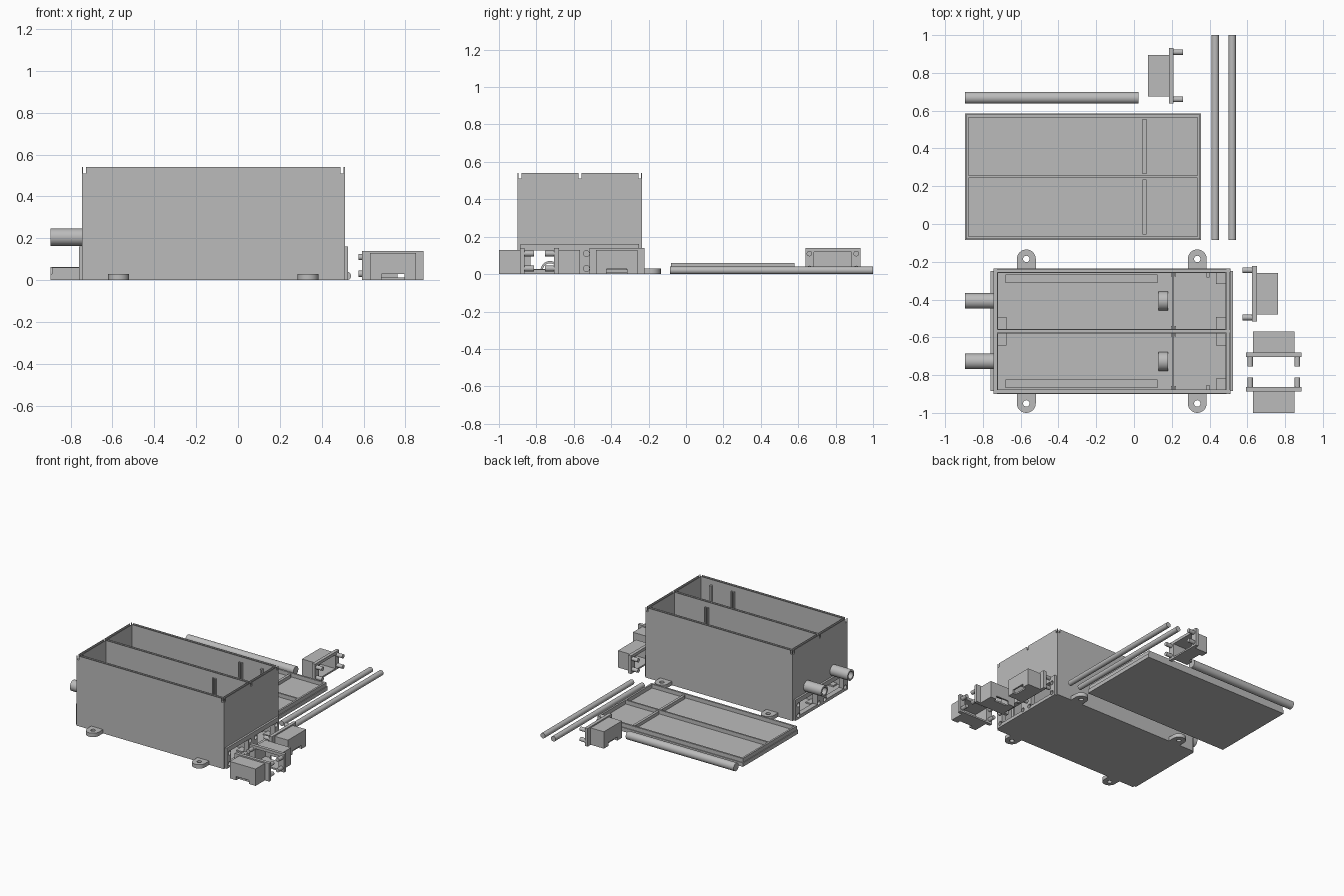
import bpy, bmesh, math
from mathutils import Matrix, Vector

if "Cube" in bpy.data.objects:
    bpy.data.objects.remove(bpy.data.objects["Cube"], do_unlink=True)

grey = bpy.data.materials.new("plain grey")
grey.use_nodes = True
grey.diffuse_color = (0.5, 0.5, 0.5, 1)
grey.node_tree.nodes["Principled BSDF"].inputs["Base Color"].default_value = (0.5, 0.5, 0.5, 1)


def finish(name, bm):
    mesh = bpy.data.meshes.new(name)
    bm.to_mesh(mesh)
    bm.free()
    mesh.materials.append(grey)
    obj = bpy.data.objects.new(name, mesh)
    bpy.context.collection.objects.link(obj)
    return obj


def block(name, x, y, z):
    bm = bmesh.new()
    low, high = (Vector(c) for c in zip(x, y, z))
    size = Matrix.Diagonal((*(high - low), 1))
    bmesh.ops.create_cube(bm, size=1, matrix=Matrix.Translation((low + high) / 2) @ size)
    return finish(name, bm)


def rod(name, start, end, radius, sides=32):
    start, end = Vector(start), Vector(end)
    axis = end - start
    turn = axis.to_track_quat('Z', 'Y').to_matrix().to_4x4()
    bm = bmesh.new()
    bmesh.ops.create_cone(bm, cap_ends=True, segments=sides, radius1=radius, radius2=radius,
                          depth=axis.length, matrix=Matrix.Translation((start + end) / 2) @ turn)
    return finish(name, bm)


def combine(obj, others, operation='DIFFERENCE'):
    for other in others:
        mod = obj.modifiers.new("cut", 'BOOLEAN')
        mod.operation, mod.solver, mod.object = operation, 'EXACT', other
        graph = bpy.context.evaluated_depsgraph_get()
        mesh = bpy.data.meshes.new_from_object(obj.evaluated_get(graph))
        obj.modifiers.clear()
        obj.data = mesh
        bpy.data.objects.remove(other, do_unlink=True)
    return obj


def smooth(obj):
    bpy.ops.object.select_all(action='DESELECT')
    obj.select_set(True)
    bpy.context.view_layer.objects.active = obj
    bpy.ops.object.shade_smooth_by_angle(angle=math.radians(35))
    return obj


# Main case: two long bays, grooves in the rims, connector openings at both ends
X0, X1, Y0, Y1, TOP = -0.745, 0.51, -0.9, -0.235, 0.54
MID = (Y0 + Y1) / 2
WALL, HALF, FLOOR = 0.025, 0.012, 0.02
case = block("case", (X0, X1), (Y0, Y1), (0, TOP))
plates = [block("end_plate", x, (Y0 + 0.015, Y1 - 0.015), (0, 0.16))
          for x in ((X0 - 0.015, X0 + 0.01), (X1 - 0.01, X1 + 0.015))]
combine(case, plates, 'UNION')
inside = (X0 + WALL, X1 - WALL)
bays = ((Y0 + WALL, MID - HALF), (MID + HALF, Y1 - WALL))
cuts = [block("bay", inside, bay, (FLOOR, 1)) for bay in bays]
for y in (Y0 + 0.005, MID - 0.0075, Y1 - 0.02):
    cuts.append(block("groove", (-1, 1), (y, y + 0.015), (TOP - 0.03, 1)))
for x in (X0 + 0.005, X1 - 0.02):
    cuts.append(block("groove", (x, x + 0.015), (-1.2, 0), (TOP - 0.03, 1)))
for side in (-1, 1):
    yc = MID + side * 0.16
    cuts.append(block("opening", (-1, 1), (yc - 0.105, yc + 0.105), (FLOOR + 0.005, 0.125)))
    cuts.append(rod("pipe_hole", (-1, yc, 0.205), (-0.6, yc, 0.205), 0.028))
    for dy in (-0.125, 0.125):
        for z in (0.03, 0.11):
            for x in (X0 - 0.02, X1 - 0.01):
                cuts.append(rod("peg_hole", (x, yc + dy, z), (x + 0.03, yc + dy, z), 0.016, 16))
smooth(combine(case, cuts))

# Fittings inside each bay, mirrored about the centre wall
for side, word in ((-1, "front"), (1, "back")):
    def at(a, b):
        return tuple(sorted((MID + side * a, MID + side * b)))
    wall_y = MID + side * (0.3325 - WALL)
    yc = MID + side * 0.16
    block(word + "_floor_rail", (-0.68, 0.125), at(0.255, 0.3), (FLOOR, FLOOR + 0.012))
    for x in (0.195, 0.215):
        block(word + "_outer_guide", (x, x + 0.008), at(0.29, 0.31), (FLOOR, TOP - 0.04))
        block(word + "_inner_guide", (x, x + 0.008), at(0.01, 0.027), (FLOOR, TOP - 0.04))
    block(word + "_floor_sill", (0.203, 0.208), at(0.01, 0.31), (FLOOR, FLOOR + 0.008))
    for x in ((-0.722, -0.675), (0.435, 0.487)):
        block(word + "_inner_pad", x, at(0.01, 0.075), (FLOOR, FLOOR + 0.01))
    block(word + "_outer_pad", (0.435, 0.487), at(0.25, 0.31), (FLOOR, FLOOR + 0.01))
    block(word + "_small_guide", (0.385, 0.4), at(0.285, 0.31), (FLOOR, TOP - 0.04))
    # Cable arch
    arch = rod(word + "_cable_arch", (0.13, yc, FLOOR), (0.18, yc, FLOOR), 0.05)
    combine(arch, [rod("arch_hole", (0.1, yc, FLOOR), (0.2, yc, FLOOR), 0.038),
                   block("below", (0, 0.3), (yc - 0.1, yc + 0.1), (-0.1, FLOOR - 0.005))])
    smooth(arch)
    # Hollow pipe stub
    pipe = rod(word + "_pipe", (-0.895, yc, 0.205), (X0 + 0.01, yc, 0.205), 0.041)
    combine(pipe, [rod("bore", (-1, yc, 0.205), (-0.6, yc, 0.205), 0.028)])
    smooth(pipe)
    # Mounting tabs with screw holes
    for x in (-0.57, 0.335):
        edge = MID + side * 0.3325
        tip = edge + side * 0.05
        tab = rod(word + "_mounting_tab", (x, tip, 0), (x, tip, 0.03), 0.05)
        combine(tab, [block("root", (x - 0.05, x + 0.05), sorted((edge - side * 0.005, tip)),
                            (0, 0.03))], 'UNION')
        combine(tab, [rod("screw_hole", (x, tip, -0.1), (x, tip, 0.1), 0.017, 24)])
        smooth(tab)

# Lid lying upside down, with its rim and ribs
LX0, LX1, LY0, LY1, BASE, RIM = -0.895, 0.355, -0.085, 0.585, 0.03, 0.06
LMID = (LY0 + LY1) / 2
lid = block("lid", (LX0, LX1), (LY0, LY1), (0, BASE))
ribs = [block("rim", (LX0 + 0.006, LX1 - 0.006), (LY0 + 0.006, LY1 - 0.006), (BASE - 0.01, RIM))]
combine(lid, ribs, 'UNION')
combine(lid, [block("hollow", (LX0 + 0.02, LX1 - 0.02), (LY0 + 0.02, LY1 - 0.02), (BASE, 1))])
block("lid_long_rib", (LX0 + 0.015, LX1 - 0.015), (LMID - 0.006, LMID + 0.006), (BASE - 0.01, RIM))
for side in (-1, 1):
    y = sorted((LMID + side * 0.015, LMID + side * 0.305))
    block("lid_cross_rib", (0.045, 0.065), y, (BASE - 0.01, RIM - 0.005))

# Loose rods
for x in (0.43, 0.52):
    smooth(rod("long_rod", (x, LY0, 0.02), (x, 1, 0.02), 0.02))
smooth(rod("short_rod", (-0.895, 0.668, 0.031), (0.025, 0.668, 0.031), 0.031))


# Hollow connector housing: pegs point along local +y, flange face at y = 0
def connector(name, x, y, degrees):
    shell = block(name, (-0.11, 0.11), (-0.137, -0.015), (0, 0.13))
    combine(shell, [block("flange", (-0.147, 0.147), (-0.025, 0), (0, 0.14))], 'UNION')
    combine(shell, [block("cavity", (-0.1, 0.1), (-0.125, 0.1), (0.012, 0.118)),
                    block("cable_notch", (-0.055, 0.055), (-0.2, -0.11), (-0.1, 0.028))])
    for px in (-0.125, 0.125):
        for pz in (0.03, 0.11):
            combine(shell, [rod("peg", (px, -0.01, pz), (px, 0.05, pz), 0.015, 20)], 'UNION')
    smooth(shell)
    shell.data.transform(Matrix.Translation((x, y, 0)) @ Matrix.Rotation(math.radians(degrees), 4, 'Z'))


connector("side_connector", 0.625, -0.37, 90)
connector("upper_connector", 0.74, -0.705, 180)
connector("lower_connector", 0.74, -0.863, 0)
connector("back_connector", 0.21, 0.785, -90)
